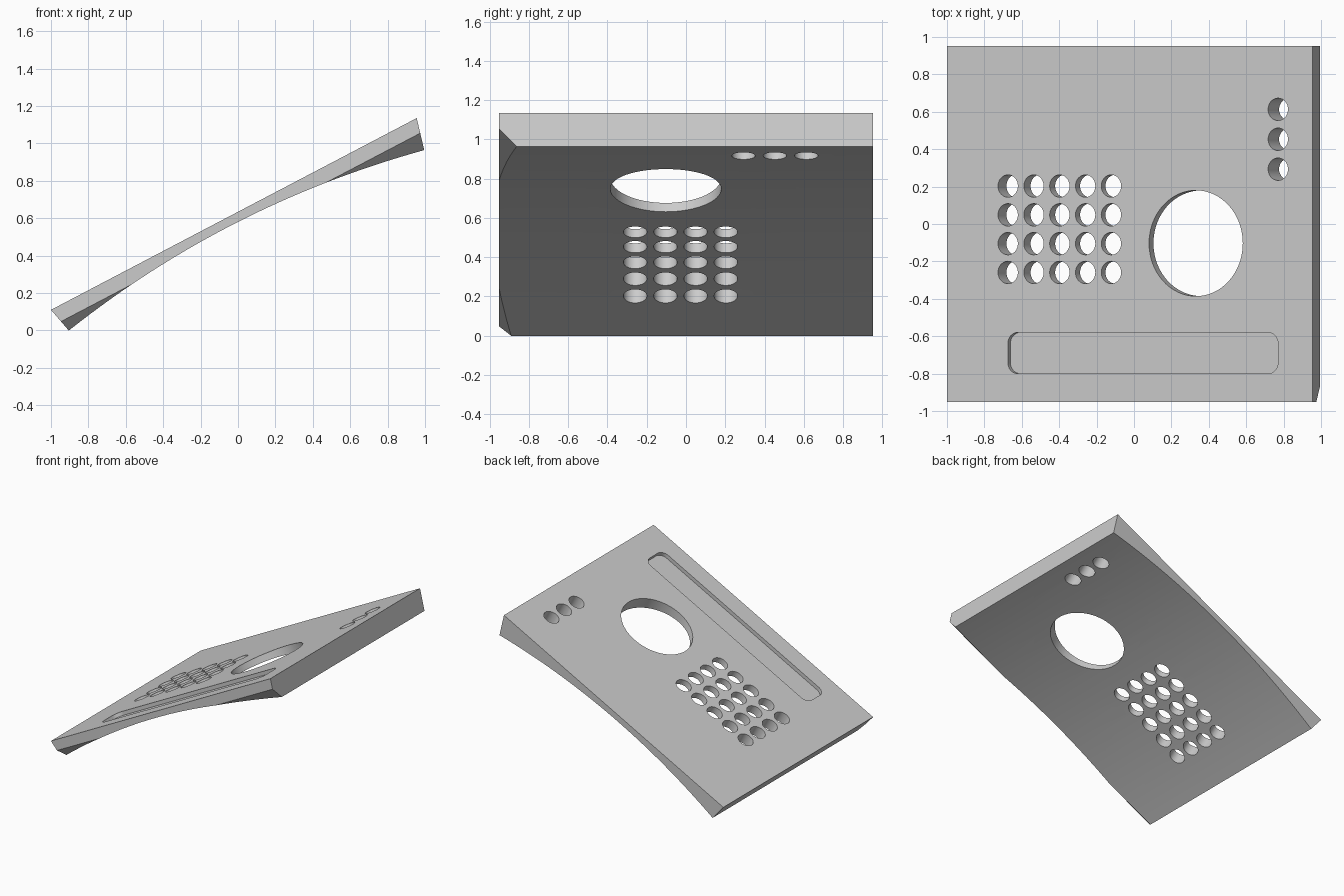
import bpy, bmesh, math
from mathutils import Matrix, Vector

cube = bpy.data.objects.get("Cube")
if cube:
    bpy.data.objects.remove(cube, do_unlink=True)

HALF = 0.953                 # half width along y
LENGTH = 2.208               # length of the sloping top
TILT = math.atan2(1.025, 1.955)
# Panel space: x runs up the slope, z is the panel normal, top face at z = 0
PLACE = Matrix.Translation((-1, 0, 0.11)) @ Matrix.Rotation(-TILT, 4, 'Y')


def along(x):
    """Slope distance of a point on the top face with the given world x."""
    return (x + 1) / math.cos(TILT)


def prism(bm, points, offset):
    """Extrude a closed planar outline into a solid."""
    face = bm.faces.new([bm.verts.new(p) for p in points])
    grown = bmesh.ops.extrude_face_region(bm, geom=[face])
    verts = [g for g in grown["geom"] if isinstance(g, bmesh.types.BMVert)]
    bmesh.ops.translate(bm, vec=Vector(offset), verts=verts)


def make_object(bm, name):
    bmesh.ops.recalc_face_normals(bm, faces=bm.faces)
    mesh = bpy.data.meshes.new(name)
    bm.to_mesh(mesh)
    bm.free()
    ob = bpy.data.objects.new(name, mesh)
    ob.matrix_world = PLACE
    bpy.context.collection.objects.link(ob)
    return ob


# Slab with a flat top and an arched underside
bm = bmesh.new()
STEPS = 32
outline = [(0, -HALF, 0), (LENGTH, -HALF, 0)]
for i in range(STEPS + 1):
    u = 2.164 + (0.033 - 2.164) * i / STEPS
    outline.append((u, -HALF, -0.0474 - 0.0955 * (u - 1.03) ** 2))
prism(bm, outline, (0, 2 * HALF, 0))

# Chamfer under the front edge
cut = bmesh.ops.bisect_plane(bm, geom=bm.verts[:] + bm.edges[:] + bm.faces[:],
                             plane_co=(0, -HALF, -0.08), plane_no=(0, -1, -1),
                             clear_outer=True)
bmesh.ops.holes_fill(bm, edges=[e for e in bm.edges if e.is_boundary], sides=0)
panel = make_object(bm, "sloped_panel")

# Cutters: round holes and a shallow slot
bm = bmesh.new()


def hole(x, y, radius, sides):
    ring = [(along(x) + radius * math.cos(2 * math.pi * i / sides),
             y + radius * math.sin(2 * math.pi * i / sides), -0.4)
            for i in range(sides)]
    prism(bm, ring, (0, 0, 0.6))


for col in range(5):
    for row in range(4):
        hole(-0.674 + 0.138 * col, 0.203 - 0.154 * row, 0.06, 32)
for k in range(3):
    hole(0.77, 0.613 - 0.16 * k, 0.06, 32)
hole(0.331, -0.103, 0.283, 64)

u0, u1, y0, y1, r = along(-0.675), along(0.77), -0.8, -0.58, 0.06
slot = []
for n, (cx, cy) in enumerate([(u1 - r, y1 - r), (u0 + r, y1 - r),
                              (u0 + r, y0 + r), (u1 - r, y0 + r)]):
    for i in range(9):
        a = math.pi / 2 * (n + i / 8)
        slot.append((cx + r * math.cos(a), cy + r * math.sin(a), -0.03))
prism(bm, slot, (0, 0, 0.1))
cutter = make_object(bm, "opening_cutter")
cutter.hide_render = True

mod = panel.modifiers.new("openings", 'BOOLEAN')
mod.operation = 'DIFFERENCE'
mod.solver = 'EXACT'
mod.object = cutter
bpy.context.view_layer.update()
bpy.ops.object.select_all(action='DESELECT')
panel.select_set(True)
bpy.context.view_layer.objects.active = panel
bpy.ops.object.modifier_apply(modifier=mod.name)
bpy.data.objects.remove(cutter, do_unlink=True)

# Single grey finish
grey = bpy.data.materials.new("light_grey")
grey.use_nodes = True
colour = (0.6, 0.6, 0.6, 1)
grey.diffuse_color = colour
grey.node_tree.nodes["Principled BSDF"].inputs["Base Color"].default_value = colour
panel.data.materials.clear()
panel.data.materials.append(grey)
bpy.ops.object.shade_smooth_by_angle(angle=math.radians(30))
